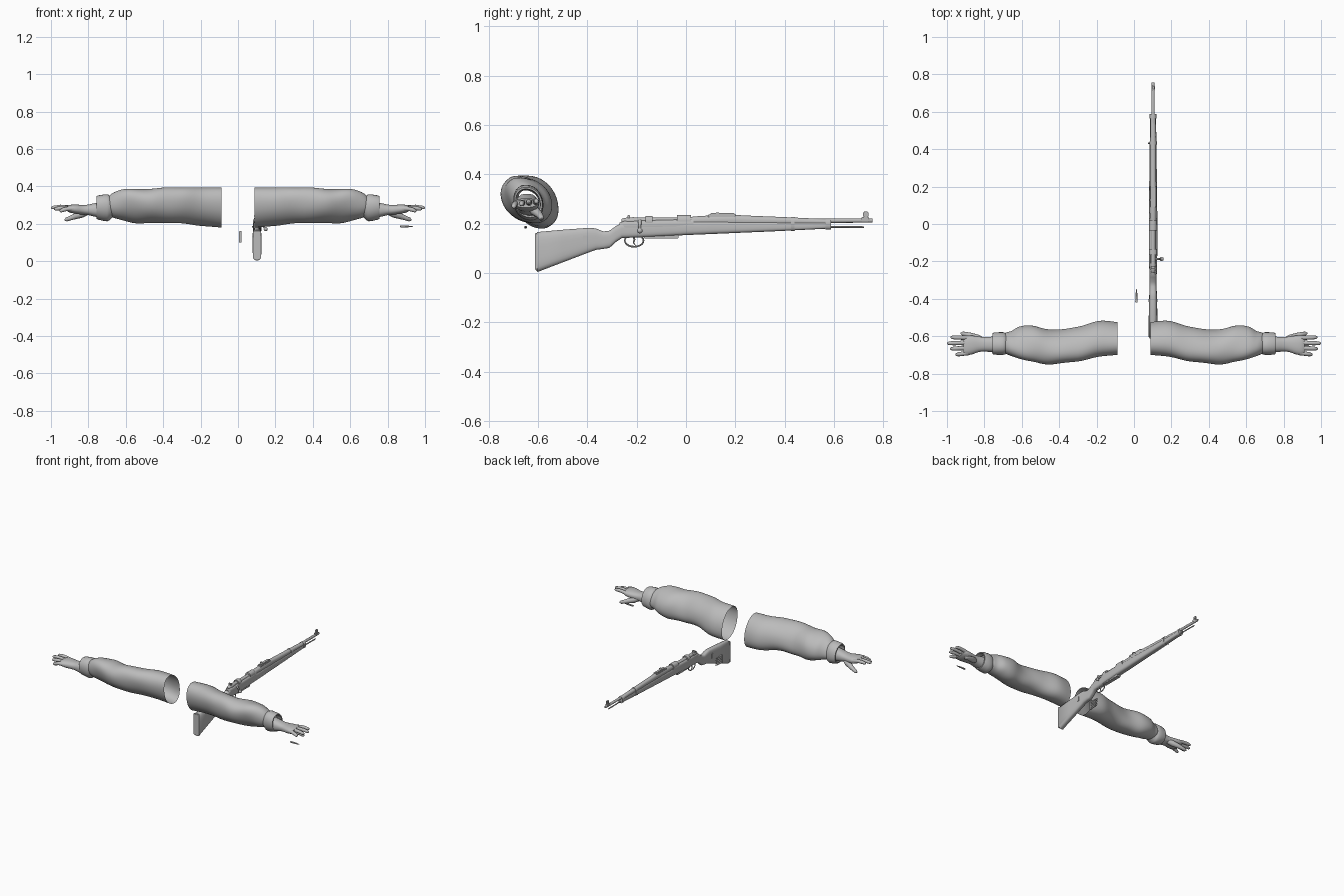
import bpy, bmesh, math
from mathutils import Vector

grey = bpy.data.materials.new("plain_grey")
grey.diffuse_color = (0.5, 0.5, 0.5, 1)
GX = 0.102  # rifle centre line


def finish(name, bm):
    bmesh.ops.recalc_face_normals(bm, faces=bm.faces)
    me = bpy.data.meshes.new(name)
    bm.to_mesh(me)
    bm.free()
    me.materials.append(grey)
    ob = bpy.data.objects.new(name, me)
    bpy.context.collection.objects.link(ob)
    return ob


def skin(bm, rings, caps=True):
    """Bridge rings of points with quads, optionally closing both ends."""
    rv = [[bm.verts.new(p) for p in r] for r in rings]
    n = len(rv[0])
    for a, b in zip(rv, rv[1:]):
        for i in range(n):
            bm.faces.new((a[i], a[(i + 1) % n], b[(i + 1) % n], b[i]))
    if caps:
        bm.faces.new(rv[0])
        bm.faces.new(rv[-1])


def refine(secs, steps):
    """Smooth interpolation through cross-section rows."""
    out = []
    for i in range(len(secs) - 1):
        p0, p1 = secs[max(i - 1, 0)], secs[i]
        p2, p3 = secs[i + 1], secs[min(i + 2, len(secs) - 1)]
        for k in range(steps):
            t = k / steps
            out.append([0.5 * (2 * b + (c - a) * t + (2 * a - 5 * b + 4 * c - d) * t * t
                               + (3 * b - a - 3 * c + d) * t ** 3)
                        for a, b, c, d in zip(p0, p1, p2, p3)])
    return out + [list(secs[-1])]


def loft(name, axis, secs, n=20, power=1.0, phi=0.0, caps=True, side=1, fold=None):
    """Rows are (position, low u, high u, low v, high v) across the axis."""
    rings = []
    for p, u0, u1, v0, v1 in secs:
        ring = []
        for i in range(n):
            t = 2 * math.pi * (i + 0.5) / n
            c, s = math.cos(t), math.sin(t + phi)
            k = 1 + (fold(p, t) if fold else 0)
            u = (u0 + u1) / 2 + k * (u1 - u0) / 2 * math.copysign(abs(c) ** power, c)
            v = (v0 + v1) / 2 + k * (v1 - v0) / 2 * math.copysign(abs(s) ** power, s)
            ring.append((side * p, u, v) if axis == 'x' else (u, p, v))
        rings.append(ring)
    bm = bmesh.new()
    skin(bm, rings, caps)
    return finish(name, bm)


def tube(name, pts, radii, n=10, side=1, closed=False):
    """Round tube along a path of points."""
    pts = [Vector((side * p[0], p[1], p[2])) for p in pts]
    m, rings = len(pts), []
    for i, p in enumerate(pts):
        a = pts[(i - 1) % m] if closed or i else p
        b = pts[(i + 1) % m] if closed or i < m - 1 else p
        d = (b - a).normalized()
        u = d.cross(Vector((0, 0, 1)) if abs(d.z) < 0.9 else Vector((1, 0, 0))).normalized()
        v = d.cross(u)
        r = radii[i] if isinstance(radii, (list, tuple)) else radii
        rings.append([p + r * (math.cos(2 * math.pi * k / n) * u + math.sin(2 * math.pi * k / n) * v)
                      for k in range(n)])
    bm = bmesh.new()
    skin(bm, rings + ([rings[0]] if closed else []), not closed)
    bmesh.ops.remove_doubles(bm, verts=bm.verts, dist=1e-6)
    return finish(name, bm)


def box(name, x, y, z, bevel=0.002):
    bm = bmesh.new()
    bmesh.ops.create_cube(bm, size=1)
    for v in bm.verts:
        for i, (a, b) in enumerate((x, y, z)):
            v.co[i] = (a + b) / 2 + v.co[i] * (b - a)
    bmesh.ops.bevel(bm, geom=bm.edges[:], offset=bevel, segments=2, affect='EDGES')
    return finish(name, bm)


def cloth(x, t):
    """Soft folds, deeper near the wrist."""
    w = min(1, max(0, (x - 0.1) / 0.4))
    return w * (0.025 * math.sin(3 * t + 22 * x) + 0.018 * math.sin(2 * t - 38 * x)) - 0.01 * w


# Arms: sleeve, cuff, hand and fingers on both sides
SLEEVE = [(0.087, -0.70, -0.525, 0.18, 0.393), (0.19, -0.71, -0.517, 0.188, 0.395),
          (0.30, -0.735, -0.55, 0.202, 0.396), (0.44, -0.75, -0.565, 0.202, 0.39),
          (0.54, -0.737, -0.54, 0.205, 0.388), (0.61, -0.722, -0.55, 0.215, 0.386),
          (0.655, -0.708, -0.573, 0.226, 0.372), (0.685, -0.695, -0.58, 0.238, 0.352),
          (0.69, -0.685, -0.59, 0.25, 0.34), (0.67, -0.68, -0.595, 0.255, 0.335)]
CUFF = [(0.672, -0.688, -0.59, 0.235, 0.34), (0.69, -0.698, -0.582, 0.217, 0.354),
        (0.70, -0.70, -0.578, 0.213, 0.358), (0.72, -0.70, -0.578, 0.216, 0.356),
        (0.747, -0.699, -0.58, 0.222, 0.352), (0.756, -0.696, -0.583, 0.226, 0.348),
        (0.755, -0.69, -0.59, 0.233, 0.341), (0.72, -0.688, -0.592, 0.235, 0.338)]
HAND = [(0.70, -0.69, -0.598, 0.23, 0.322), (0.76, -0.686, -0.602, 0.237, 0.312),
        (0.80, -0.682, -0.604, 0.246, 0.303), (0.83, -0.685, -0.601, 0.249, 0.301),
        (0.865, -0.697, -0.596, 0.253, 0.303), (0.895, -0.701, -0.596, 0.259, 0.302),
        (0.912, -0.695, -0.605, 0.266, 0.296)]
FINGERS = [("index_finger", -0.608, -0.606, 0.98, 0.288), ("middle_finger", -0.635, -0.638, 1.0, 0.285),
           ("ring_finger", -0.662, -0.667, 0.983, 0.277), ("little_finger", -0.688, -0.699, 0.953, 0.266)]
for side, label in ((1, "right"), (-1, "left")):
    loft(label + "_sleeve", 'x', refine(SLEEVE, 5), 40, 0.95, -0.3, False, side, cloth)
    loft(label + "_cuff", 'x', CUFF, 28, 0.95, -0.15, False, side)
    loft(label + "_hand", 'x', refine(HAND, 3), 20, 0.85, 0, True, side)
    for name, y0, y1, tip, z in FINGERS:
        pts, rad = [], []
        for t, r in ((0, 0.013), (0.3, 0.0125), (0.5, 0.0115), (0.7, 0.0115), (0.9, 0.0095), (0.97, 0.007), (1, 0.003)):
            pts.append((0.88 + (tip - 0.88) * t, y0 + (y1 - y0) * t, 0.281 + (z - 0.281) * t + 0.006 * math.sin(3 * t)))
            rad.append(r)
        tube(label + "_" + name, pts, rad, 10, side)
    tube(label + "_thumb", [(0.80, -0.628, 0.266), (0.835, -0.612, 0.252), (0.87, -0.598, 0.24),
                            (0.895, -0.59, 0.231), (0.917, -0.586, 0.223), (0.926, -0.584, 0.22)],
         [0.016, 0.02, 0.016, 0.0125, 0.011, 0.004], 10, side)

# Stock: butt, grip and fore-end in one tapering body (y, half width, bottom, top)
STOCK = [(-0.608, 0.02, 0.012, 0.16), (-0.602, 0.024, 0.004, 0.167), (-0.50, 0.0235, 0.043, 0.176),
         (-0.39, 0.021, 0.085, 0.184), (-0.365, 0.02, 0.094, 0.181), (-0.335, 0.019, 0.098, 0.169),
         (-0.31, 0.019, 0.102, 0.172), (-0.285, 0.019, 0.125, 0.19), (-0.26, 0.02, 0.142, 0.203),
         (-0.15, 0.023, 0.146, 0.207), (0, 0.023, 0.154, 0.21), (0.12, 0.022, 0.159, 0.212),
         (0.35, 0.019, 0.169, 0.208), (0.57, 0.016, 0.18, 0.205)]
stock = loft("stock", 'y', [(y, GX - w, GX + w, a, b) for y, w, a, b in STOCK], 24, 0.6)
GUARD = [(0.02, 0.017, 0.19, 0.228), (0.06, 0.018, 0.19, 0.232), (0.20, 0.018, 0.19, 0.237),
         (0.23, 0.017, 0.19, 0.234), (0.40, 0.016, 0.195, 0.227), (0.57, 0.014, 0.195, 0.219)]
loft("handguard", 'y', [(y, GX - w, GX + w, a, b) for y, w, a, b in GUARD], 20, 0.85)
box("butt_plate", (GX - 0.0215, GX + 0.0215), (-0.611, -0.603), (0.012, 0.162))
for s in (-1, 1):
    cx = GX + s * 0.0215
    box("sling_slot_plate", (cx - 0.003, cx + 0.003), (-0.418, -0.402), (0.118, 0.152), 0.001)

# Barrel, sights, bands and cleaning rod
tube("barrel", [(GX, 0.0, 0.212), (GX, 0.5, 0.212), (GX, 0.75, 0.213), (GX, 0.756, 0.213)],
     [0.013, 0.009, 0.0085, 0.007], 16)
tube("cleaning_rod", [(GX, 0.55, 0.188), (GX, 0.715, 0.186), (GX, 0.722, 0.186)], [0.004, 0.004, 0.002], 8)
for y0, y1, w, a, b in ((0.565, 0.587, 0.018, 0.176, 0.221), (0.425, 0.44, 0.02, 0.17, 0.228)):
    loft("barrel_band", 'y', [(y, GX - w, GX + w, a, b) for y in (y0, y1)], 20, 0.75)
tube("sling_ring", [(GX - 0.019, 0.432, 0.185), (GX - 0.026, 0.432, 0.185)], 0.004, 8)
box("front_sight_base", (GX - 0.009, GX + 0.009), (0.712, 0.742), (0.208, 0.228))
box("front_sight_hood", (GX - 0.007, GX + 0.007), (0.718, 0.74), (0.226, 0.249), 0.004)
box("rear_sight_base", (GX - 0.015, GX + 0.015), (0.09, 0.20), (0.225, 0.238))
box("rear_sight_leaf", (GX - 0.01, GX + 0.01), (0.10, 0.197), (0.236, 0.243))
box("rear_sight_slider", (GX - 0.016, GX + 0.016), (0.12, 0.135), (0.236, 0.246))

# Receiver, bolt and safety
loft("receiver", 'y', [(y, GX - w, GX + w, 0.17, z) for y, w, z in
     ((-0.27, 0.012, 0.205), (-0.25, 0.02, 0.212), (-0.15, 0.023, 0.215), (-0.04, 0.023, 0.218), (0.03, 0.022, 0.222))], 20, 0.7)
loft("receiver_ring", 'y', [(y, GX - 0.021, GX + 0.021, 0.185, 0.236) for y in (-0.036, 0.02)], 20, 0.85)
loft("receiver_bridge", 'y', [(y, GX - 0.022, GX + 0.022, 0.185, 0.232) for y in (-0.165, -0.135)], 20, 0.8)
tube("bolt_body", [(GX, -0.21, 0.213), (GX, -0.03, 0.213)], 0.0125, 14)
tube("bolt_sleeve", [(GX, y, 0.212) for y in (-0.262, -0.257, -0.235, -0.21)], [0.006, 0.01, 0.014, 0.015], 14)
box("safety_lever", (GX - 0.012, GX + 0.009), (-0.238, -0.226), (0.215, 0.236))
tube("bolt_handle", [(GX, -0.187, 0.214), (GX + 0.018, -0.187, 0.207), (GX + 0.032, -0.187, 0.19),
                     (GX + 0.042, -0.187, 0.176)], [0.009, 0.007, 0.005, 0.005], 10)
bm = bmesh.new()
bmesh.ops.create_uvsphere(bm, u_segments=14, v_segments=10, radius=0.011)
bmesh.ops.translate(bm, verts=bm.verts, vec=(GX + 0.046, -0.187, 0.172))
finish("bolt_knob", bm)

# Trigger, guard loop and floor plate
loop = [(GX, -0.21 + 0.038 * math.cos(a), 0.132 + 0.025 * math.sin(a)) for a in (2 * math.pi * i / 20 for i in range(20))]
tube("trigger_guard", loop, 0.0035, 8, 1, True)
tube("trigger", [(GX, -0.212, 0.15), (GX, -0.209, 0.135), (GX, -0.213, 0.122), (GX, -0.205, 0.113)],
     [0.004, 0.004, 0.003, 0.002], 8)
box("floor_plate", (GX - 0.014, GX + 0.014), (-0.17, -0.03), (0.14, 0.165))


# Cartridges: a clip of five and one loose round
def cartridge(name, base, d):
    prof = ((0, 0.0045), (0.002, 0.0058), (0.004, 0.0045), (0.006, 0.0056), (0.045, 0.005),
            (0.05, 0.0036), (0.058, 0.0034), (0.066, 0.0022), (0.072, 0.0004))
    tube(name, [Vector(base) + Vector(d) * a for a, r in prof], [r for a, r in prof], 10)


for i in range(5):
    cartridge("clip_cartridge", (0.013, -0.417, 0.107 + 0.0118 * i), (0, 1, 0))
box("clip_strip", (0.0065, 0.0195), (-0.419, -0.41), (0.1, 0.161), 0.001)
cartridge("loose_cartridge", (0.866, -0.65, 0.186), (1, 0, 0))

bpy.ops.object.select_all(action='SELECT')
bpy.context.view_layer.objects.active = stock
bpy.ops.object.shade_smooth_by_angle(angle=math.radians(40))
